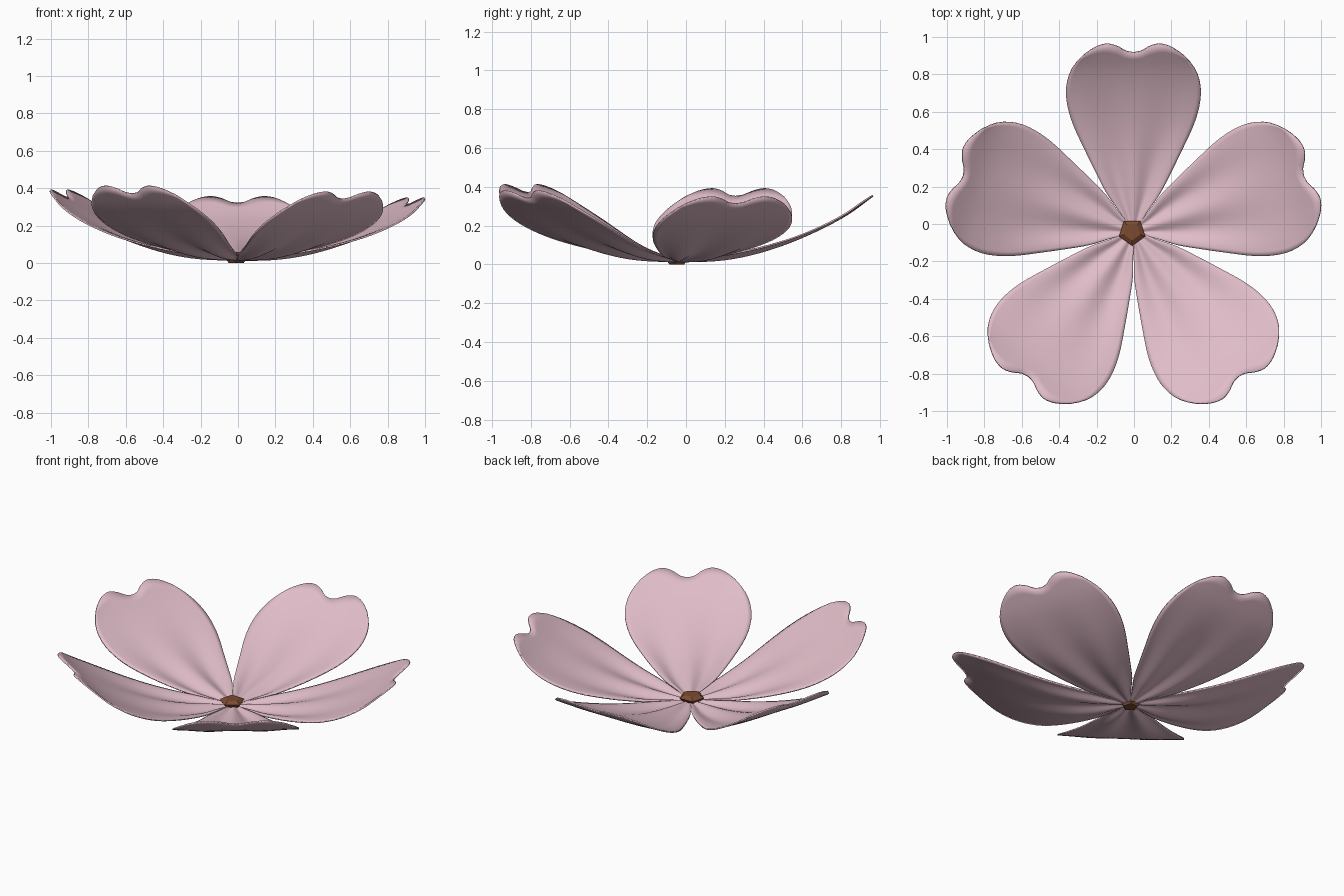
import bpy, bmesh, math
from mathutils import Matrix

cube = bpy.data.objects.get("Cube")
if cube:
    bpy.data.objects.remove(cube, do_unlink=True)


def material(name, rgb):
    mat = bpy.data.materials.new(name)
    mat.use_nodes = True
    mat.diffuse_color = (*rgb, 1)
    mat.node_tree.nodes["Principled BSDF"].inputs["Base Color"].default_value = (*rgb, 1)
    return mat


def curve(points, x):
    """Smooth curve through (x, y) points."""
    last = len(points) - 1
    i = 0
    while i < last - 1 and x > points[i + 1][0]:
        i += 1

    def slope(k):
        a, b = points[max(k - 1, 0)], points[min(k + 1, last)]
        return (b[1] - a[1]) / (b[0] - a[0])

    (x0, y0), (x1, y1) = points[i], points[i + 1]
    h = x1 - x0
    s = (x - x0) / h
    return ((1 + 2 * s) * (1 - s) ** 2 * y0 + s * (1 - s) ** 2 * h * slope(i)
            + s * s * (3 - 2 * s) * y1 + s * s * (s - 1) * h * slope(i + 1))


def add_object(name, bm, mat):
    bmesh.ops.recalc_face_normals(bm, faces=bm.faces)
    mesh = bpy.data.meshes.new(name)
    bm.to_mesh(mesh)
    bm.free()
    mesh.materials.append(mat)
    obj = bpy.data.objects.new(name, mesh)
    bpy.context.collection.objects.link(obj)
    return obj


pink = material("petal pink", (0.75, 0.51, 0.58))
brown = material("centre brown", (0.2, 0.07, 0.03))
CENTRE = (-0.003, -0.04, 0)
SHOULDER = 0.94  # distance at which the sides meet the lobed tip

# Half width along the petal, lobed tip across it, and rise along it
WIDTH = [(0, 0.012), (0.1, 0.07), (0.2, 0.14), (0.32, 0.203), (0.44, 0.262), (0.56, 0.318),
         (0.65, 0.348), (0.74, 0.361), (0.82, 0.35), (0.885, 0.32), (SHOULDER, 0.27)]
TIP = [(0, 0.957), (0.15, 0.965), (0.3, 0.988), (0.5, 1.003), (0.7, 0.992),
       (0.85, 0.97), (1, SHOULDER)]
RISE = [(0, 0.014), (0.25, 0.038), (0.45, 0.08), (0.65, 0.148), (0.85, 0.245), (1, 0.35)]
ROWS, COLS = 28, 28


def petal(name, angle, lift):
    bm = bmesh.new()
    grid = []
    for i in range(ROWS + 1):
        t = i / ROWS
        row = []
        for j in range(COLS + 1):
            u = 2 * j / COLS - 1
            x = u * curve(WIDTH, t * SHOULDER)
            r = t * SHOULDER + (curve(TIP, abs(u)) - SHOULDER) * t ** 5
            # Flutes fade out at the base and towards the tip
            flute = 0.012 * math.cos(2.2 * math.pi * u) * math.sin(math.pi * t ** 0.6) ** 2
            z = curve(RISE, r) * lift + flute + 0.01 * u * u * t
            row.append(bm.verts.new((r, -x, z)))
        grid.append(row)
    for a, b in zip(grid, grid[1:]):
        for j in range(COLS):
            bm.faces.new((a[j], b[j], b[j + 1], a[j + 1]))
    obj = add_object(name, bm, pink)
    obj.matrix_world = Matrix.Translation(CENTRE) @ Matrix.Rotation(math.radians(angle), 4, 'Z')
    solid = obj.modifiers.new("thickness", 'SOLIDIFY')
    solid.thickness = 0.008
    solid.offset = 0
    bpy.ops.object.select_all(action='DESELECT')
    obj.select_set(True)
    bpy.context.view_layer.objects.active = obj
    bpy.ops.object.shade_smooth_by_angle(angle=math.radians(50))


# Five petals, each raised a little differently
for name, angle, lift in [("back_petal", 90, 1.0), ("left_petal", 18, 0.98),
                          ("front_left_petal", -54, 1.07), ("front_right_petal", 234, 1.16),
                          ("right_petal", 162, 1.1)]:
    petal(name, angle, lift)

# Flat-faced five-sided centre: stacked rings, wide at the rim
bm = bmesh.new()
rings = []
for radius, z in [(0.042, 0), (0.074, 0.042), (0.045, 0.058)]:
    rings.append([bm.verts.new((radius * math.cos(a), radius * math.sin(a), z))
                  for a in (math.radians(72 * k - 90) for k in range(5))])
for low, high in zip(rings, rings[1:]):
    for k in range(5):
        n = (k + 1) % 5
        bm.faces.new((low[k], low[n], high[n], high[k]))
bm.faces.new(rings[0][::-1])
bm.faces.new(rings[-1])
centre = add_object("flower_centre", bm, brown)
centre.location = (-0.01, -0.043, 0)
